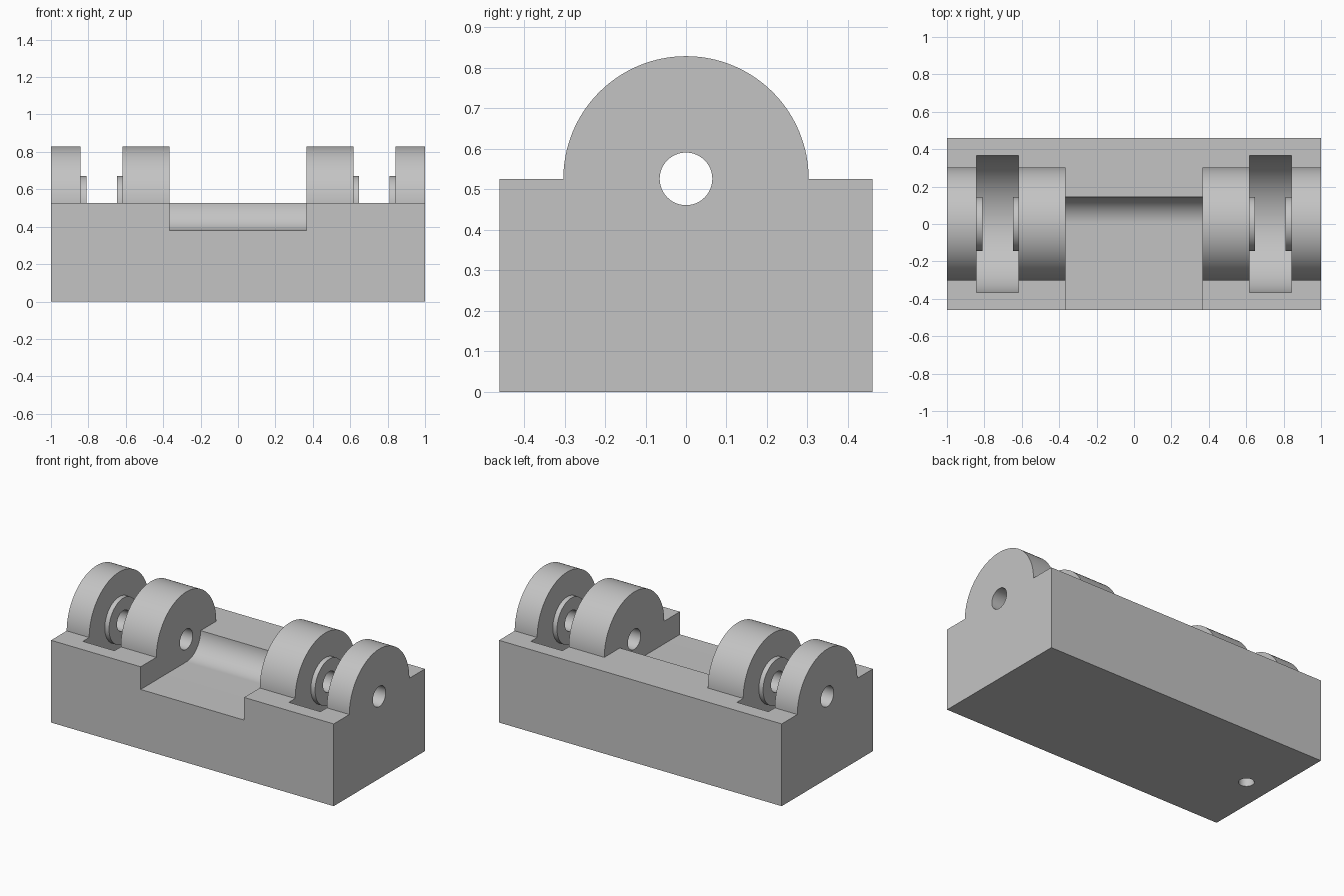
import bpy, bmesh, math

if "Cube" in bpy.data.objects:
    bpy.data.objects.remove(bpy.data.objects["Cube"], do_unlink=True)

HALF_DEPTH = 0.461
DECK = 0.526       # height of the deck and of the bore axis
LUG_R = 0.303
NOTCH_R = 0.145
NOTCH_X = 0.366
GROOVE = (0.617, 0.841)
BOSS_LENGTH = 0.03

grey = bpy.data.materials.new("plain grey")
grey.use_nodes = True
colour = (0.55, 0.55, 0.55, 1)
grey.diffuse_color = colour
grey.node_tree.nodes["Principled BSDF"].inputs["Base Color"].default_value = colour


def arc(radius, start, end, steps):
    """Points (y, z) of an arc about the bore axis, angles in degrees."""
    angles = [math.radians(start + (end - start) * i / steps) for i in range(steps + 1)]
    return [(radius * math.cos(a), DECK + radius * math.sin(a)) for a in angles]


def prism(name, outline, x0, x1):
    """Extrude a (y, z) outline along x."""
    bm = bmesh.new()
    face = bm.faces.new([bm.verts.new((x0, y, z)) for y, z in outline])
    out = bmesh.ops.extrude_face_region(bm, geom=[face])
    moved = [v for v in out["geom"] if isinstance(v, bmesh.types.BMVert)]
    bmesh.ops.translate(bm, verts=moved, vec=(x1 - x0, 0, 0))
    bmesh.ops.recalc_face_normals(bm, faces=bm.faces)
    mesh = bpy.data.meshes.new(name)
    bm.to_mesh(mesh)
    bm.free()
    mesh.materials.append(grey)
    obj = bpy.data.objects.new(name, mesh)
    bpy.context.collection.objects.link(obj)
    return obj


def disc(name, radius, x0, x1, steps=96):
    return prism(name, arc(radius, 0, 360, steps)[:-1], x0, x1)


def combine(target, tool, operation):
    mod = target.modifiers.new("combine", 'BOOLEAN')
    mod.operation = operation
    mod.solver = 'EXACT'
    mod.object = tool
    bpy.context.view_layer.objects.active = target
    bpy.ops.object.modifier_apply(modifier=mod.name)
    bpy.data.objects.remove(tool, do_unlink=True)


# Block with a rounded ridge along its whole length
outline = [(-HALF_DEPTH, 0), (HALF_DEPTH, 0), (HALF_DEPTH, DECK)]
outline += arc(LUG_R, 0, 180, 64) + [(-HALF_DEPTH, DECK)]
body = prism("hinge_block", outline, -1, 1)

# Open middle: ridge removed, and a notch with a rounded back out to the front
notch = [(-0.6, DECK - NOTCH_R)] + arc(NOTCH_R, -90, 0, 24)
notch += [(0.6, DECK), (0.6, 1), (-0.6, 1)]
combine(body, prism("notch_cutter", notch, -NOTCH_X, NOTCH_X), 'DIFFERENCE')

# Round grooves between the lugs, with a raised boss on each wall
for side in (-1, 1):
    inner, outer = side * GROOVE[0], side * GROOVE[1]
    combine(body, disc("groove_cutter", 0.367, inner, outer), 'DIFFERENCE')
    for wall, direction in ((inner, side), (outer, -side)):
        boss = disc("boss", NOTCH_R, wall - direction * 0.02, wall + direction * BOSS_LENGTH)
        combine(body, boss, 'UNION')

# Pin bore through all lugs
combine(body, disc("bore_cutter", 0.065, -1.1, 1.1, 64), 'DIFFERENCE')

# Blind hole in the underside
bpy.ops.mesh.primitive_cylinder_add(vertices=48, radius=0.045, depth=0.2, location=(-0.834, 0, 0))
combine(body, bpy.context.object, 'DIFFERENCE')

bpy.ops.object.select_all(action='DESELECT')
body.select_set(True)
bpy.context.view_layer.objects.active = body
body.data.materials.clear()
body.data.materials.append(grey)
for poly in body.data.polygons:
    poly.material_index = 0
bpy.ops.object.shade_smooth_by_angle(angle=math.radians(30))
